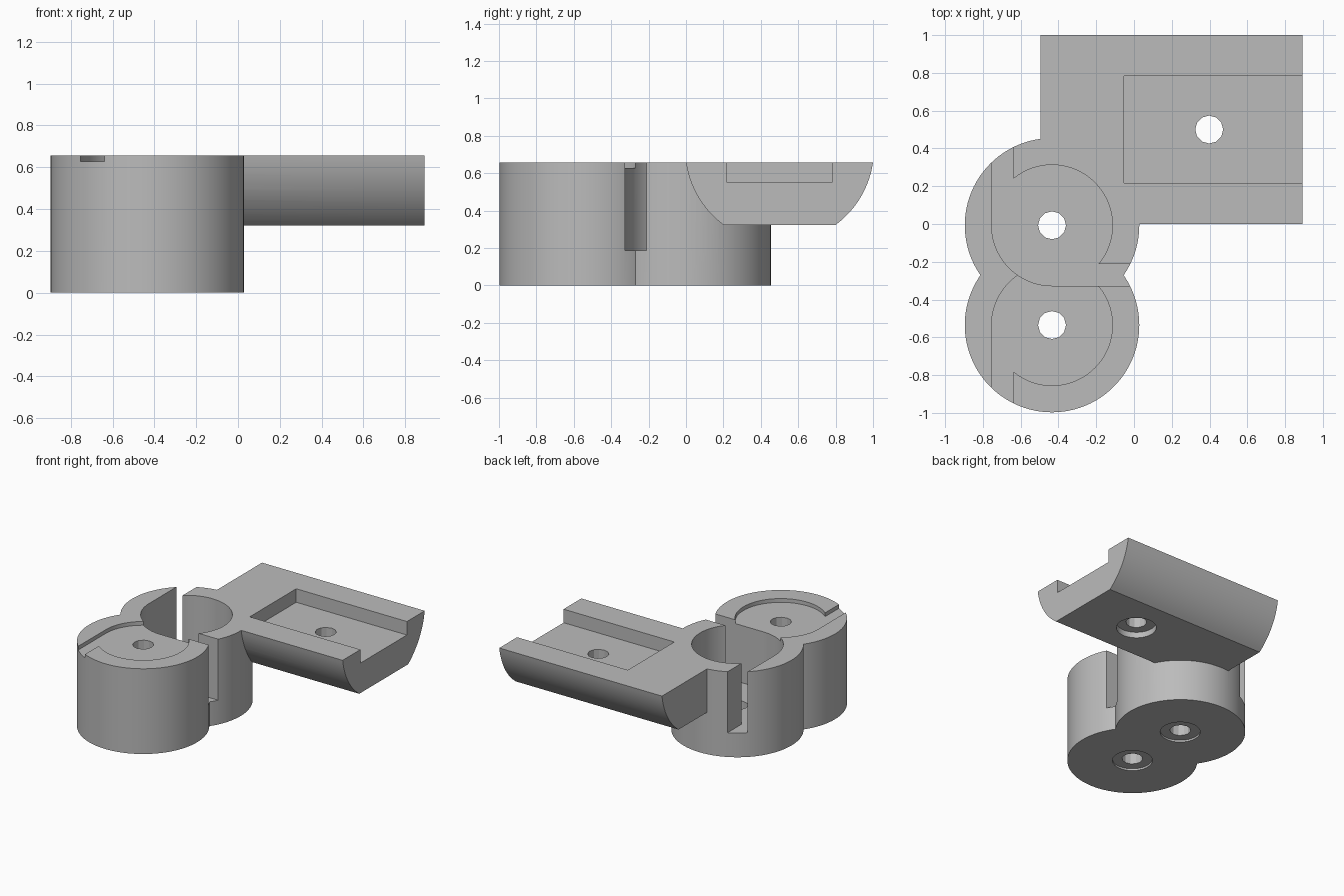
import bpy, bmesh, math

cube = bpy.data.objects.get("Cube")
if cube:
    bpy.data.objects.remove(cube, do_unlink=True)

grey = bpy.data.materials.new("plain grey")
grey.use_nodes = True
GREY = (0.5, 0.5, 0.5, 1)
grey.diffuse_color = GREY
grey.node_tree.nodes["Principled BSDF"].inputs["Base Color"].default_value = GREY

TOP, ABOVE = 0.657, 0.9
DISC_X, BACK_Y, FRONT_Y = -0.434, -0.007, -0.535
DISC_R, POCKET_R, SLOT_W = 0.462, 0.32, 0.115
ARM_L, ARM_R, ARM_Y, ARM_BOTTOM = -0.495, 0.892, 0.5, 0.322


def prism(name, points, axis, start, end):
    """Extrude a closed outline along z, or along x for (y, z) outlines."""
    bm = bmesh.new()
    place = (lambda p, h: (p[0], p[1], h)) if axis == "z" else (lambda p, h: (h, p[0], p[1]))
    face = bm.faces.new([bm.verts.new(place(p, start)) for p in points])
    extruded = bmesh.ops.extrude_face_region(bm, geom=[face])["geom"]
    for v in extruded:
        if isinstance(v, bmesh.types.BMVert):
            v.co["xyz".index(axis)] = end
    bmesh.ops.recalc_face_normals(bm, faces=bm.faces)
    mesh = bpy.data.meshes.new(name)
    bm.to_mesh(mesh)
    bm.free()
    mesh.materials.append(grey)
    obj = bpy.data.objects.new(name, mesh)
    bpy.context.collection.objects.link(obj)
    return obj


def cylinder(name, x, y, r, z0, z1, sides=96):
    turn = [2 * math.pi * i / sides for i in range(sides)]
    return prism(name, [(x + r * math.cos(a), y + r * math.sin(a)) for a in turn], "z", z0, z1)


def box(name, x0, x1, y0, y1, z0, z1):
    return prism(name, [(x0, y0), (x1, y0), (x1, y1), (x0, y1)], "z", z0, z1)


def combine(target, tool, operation="DIFFERENCE"):
    mod = target.modifiers.new("combine", "BOOLEAN")
    mod.object, mod.operation, mod.solver = tool, operation, "EXACT"
    bpy.context.view_layer.objects.active = target
    bpy.ops.object.modifier_apply(modifier=mod.name)
    bpy.data.objects.remove(tool, do_unlink=True)


# Two joined round housings
body = cylinder("double_cup_bracket", DISC_X, BACK_Y, DISC_R, 0, TOP)
combine(body, cylinder("front_cup", DISC_X, FRONT_Y, DISC_R, 0, TOP), "UNION")

# Side arm: round-bellied bar with a flat underside
centre_z, radius = 0.73, 0.505
a0 = math.asin((TOP - centre_z) / radius)
a1 = math.asin((ARM_BOTTOM - centre_z) / radius)
angles = [a0 + (a1 - a0) * i / 14 for i in range(15)]
right = [(radius * math.cos(a), centre_z + radius * math.sin(a)) for a in angles]
outline = [(ARM_Y + y, z) for y, z in right] + [(ARM_Y - y, z) for y, z in reversed(right)]
combine(body, prism("arm", outline, "x", ARM_L, ARM_R), "UNION")

# Deep back pocket and shallow front pocket, each with a tangent slot
for y, floor, side in ((BACK_Y, 0.187, 1), (FRONT_Y, 0.628, -1)):
    combine(body, cylinder("pocket", DISC_X, y, POCKET_R, floor, ABOVE))
    left = DISC_X - POCKET_R
    y0, y1 = sorted((y, y + side * 0.6))
    combine(body, box("slot", left, left + SLOT_W, y0, y1, floor, ABOVE))

# Deep slot opening to the left side between the housings
slot_y = BACK_Y - POCKET_R
combine(body, box("side_slot", DISC_X, 0.2, slot_y, slot_y + SLOT_W, 0.187, ABOVE))

# Open-ended tray in the arm
combine(body, box("tray", -0.052, 1.1, 0.217, 0.783, 0.553, ABOVE))

# Screw holes with round recesses underneath
for x, y, bottom, depth in ((DISC_X, BACK_Y, 0, 0.015), (DISC_X, FRONT_Y, 0, 0.015),
                            (0.398, ARM_Y, ARM_BOTTOM, 0.045)):
    combine(body, cylinder("hole", x, y, 0.074, bottom - 0.1, ABOVE, 12))
    combine(body, cylinder("recess", x, y, 0.142, bottom - 0.1, bottom + depth, 48))

bpy.ops.object.select_all(action="DESELECT")
body.select_set(True)
bpy.context.view_layer.objects.active = body
bpy.ops.object.shade_smooth_by_angle(angle=math.radians(20))
